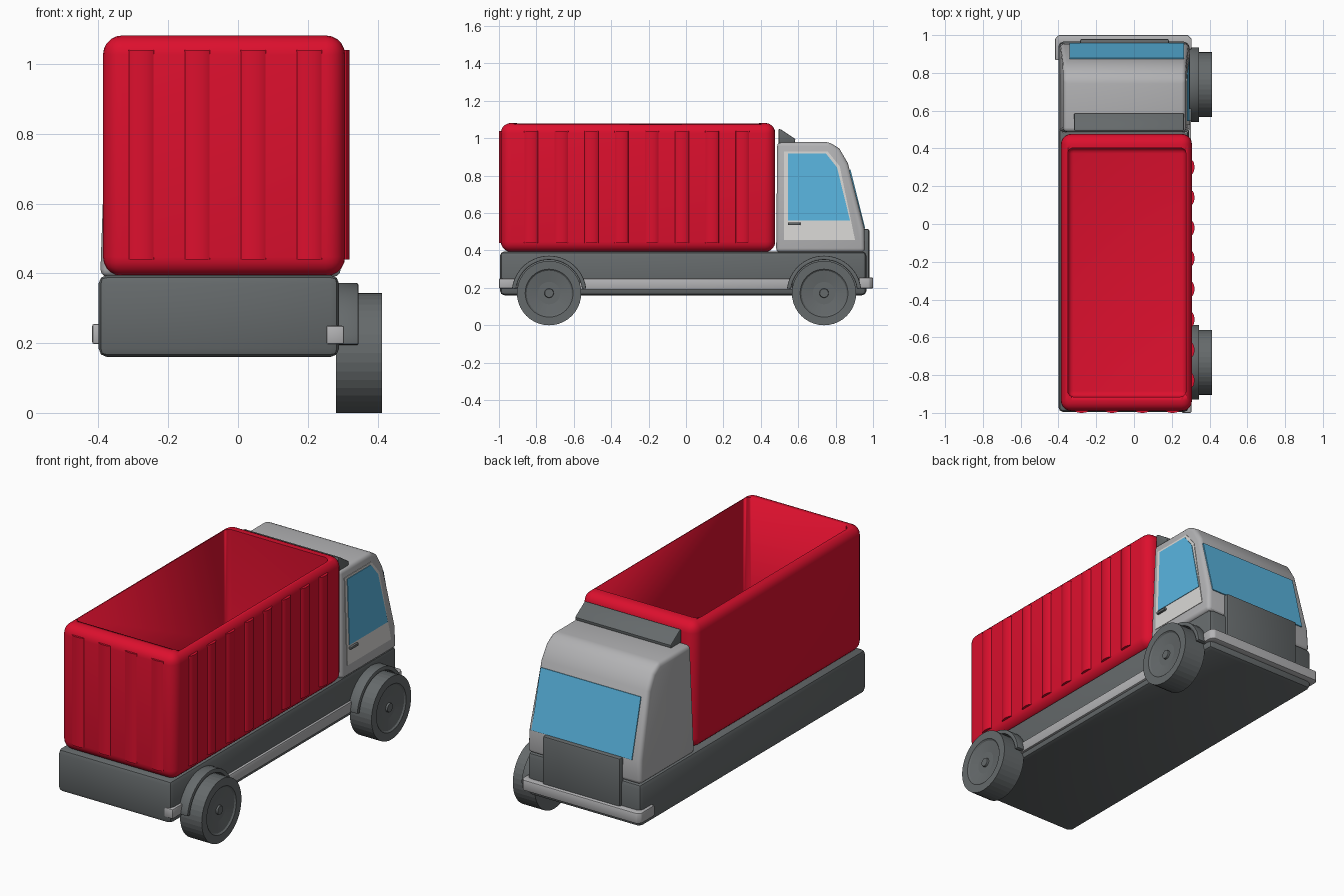
import bpy, bmesh, math
from mathutils import Matrix, Vector

if "Cube" in bpy.data.objects:
    bpy.data.objects.remove(bpy.data.objects["Cube"])


def material(name, rgb):
    m = bpy.data.materials.new(name)
    m.use_nodes = True
    m.diffuse_color = (*rgb, 1)
    m.node_tree.nodes["Principled BSDF"].inputs["Base Color"].default_value = (*rgb, 1)
    return m


red = material("cargo_red", (0.72, 0.005, 0.027))
dark = material("dark_grey", (0.13, 0.143, 0.147))
light = material("cab_grey", (0.45, 0.45, 0.46))
cream = material("door_off_white", (0.70, 0.69, 0.67))
blue = material("window_blue", (0.10, 0.46, 0.74))


def apply(ob, kind, **settings):
    bpy.context.view_layer.objects.active = ob
    mod = ob.modifiers.new(kind, kind)
    for key, value in settings.items():
        setattr(mod, key, value)
    bpy.ops.object.modifier_apply(modifier=mod.name)


def finish(name, bm, mat, bevel=0, segments=3, smooth=True):
    bmesh.ops.recalc_face_normals(bm, faces=bm.faces)
    mesh = bpy.data.meshes.new(name)
    bm.to_mesh(mesh)
    bm.free()
    mesh.materials.append(mat)
    ob = bpy.data.objects.new(name, mesh)
    bpy.context.collection.objects.link(ob)
    bpy.ops.object.select_all(action='DESELECT')
    ob.select_set(True)
    bpy.context.view_layer.objects.active = ob
    if bevel:
        apply(ob, 'BEVEL', width=bevel, segments=segments)
    if smooth:
        bpy.ops.object.shade_smooth_by_angle()
    return ob


def prism(name, points, place, mat, bevel=0, segments=3):
    """Solid between two copies of an outline; place(a, b, end) gives a 3D point."""
    bm = bmesh.new()
    ends = [[bm.verts.new(place(a, b, end)) for a, b in points] for end in (0, 1)]
    for ring in ends:
        bm.faces.new(ring)
    n = len(points)
    for i in range(n):
        j = (i + 1) % n
        bm.faces.new((ends[0][i], ends[0][j], ends[1][j], ends[1][i]))
    return finish(name, bm, mat, bevel, segments)


def along_x(x0, x1):
    return lambda y, z, end: (x1 if end else x0, y, z)


def along_z(z0, z1):
    return lambda x, y, end: (x, y, z1 if end else z0)


def box(name, x, y, z, mat, bevel=0, segments=3):
    outline = [(x[0], y[0]), (x[1], y[0]), (x[1], y[1]), (x[0], y[1])]
    return prism(name, outline, along_z(*z), mat, bevel, segments)


# Chassis
box("chassis", (-0.4, 0.29), (-0.995, 0.965), (0.16, 0.395), dark, 0.025, 2)

# Open cargo container with rounded edges
container = box("container", (-0.387, 0.307), (-0.99, 0.477), (0.392, 1.082), red, 0.055, 5)
cutter = box("container_cutter", (-0.35, 0.275), (-0.915, 0.403), (0.45, 1.4), red, 0.03, 4)
cutter.hide_render = True
apply(container, 'BOOLEAN', object=cutter, operation='DIFFERENCE', solver='EXACT')
bpy.data.objects.remove(cutter)

# Raised ribs on the container's side and rear
arc = [math.pi * i / 8 for i in range(9)]
for i in range(8):
    yc = -0.828 + 0.1613 * i
    prism(f"side_rib_{i + 1}",
          [(0.304 + 0.016 * math.sin(t), yc + 0.038 * math.cos(t)) for t in arc],
          along_z(0.44, 1.04), red)
for i in range(4):
    xc = -0.277 + 0.1605 * i
    prism(f"rear_rib_{i + 1}",
          [(xc + 0.037 * math.cos(t), -0.987 - 0.013 * math.sin(t)) for t in arc],
          along_z(0.44, 1.04), red)


# Cab, narrowing slightly toward the roof
def cab_x(z, side):
    return -0.05 + side * (0.345 - 0.035 * (z - 0.39))


prism("cab",
      [(0.482, 0.39), (0.488, 0.98), (0.765, 0.98), (0.82, 0.945),
       (0.866, 0.866), (0.953, 0.52), (0.958, 0.39)],
      lambda y, z, end: (cab_x(z, 2 * end - 1), y, z), light, 0.022, 3)


def side_plate(name, points, lift, mat):
    prism(name, points,
          lambda y, z, end: (cab_x(z, 1) + (lift if end else -0.003), y, z), mat)


side_plate("door_panel", [(0.525, 0.455), (0.525, 0.93), (0.757, 0.93),
                          (0.822, 0.85), (0.904, 0.455)], 0.003, cream)
side_plate("side_window", [(0.545, 0.56), (0.545, 0.918), (0.748, 0.918),
                           (0.807, 0.845), (0.877, 0.56)], 0.006, blue)
box("door_handle", (0.285, 0.305), (0.545, 0.612), (0.535, 0.55), dark, 0.004, 2)

# Windscreen plate lying on the sloping front
prism("windscreen", [(0.87, 0.83), (0.88, 0.832), (0.9585, 0.517), (0.9485, 0.515)],
      along_x(-0.342, 0.266), blue)

# Grille panel, bumper and roof deflector
box("grille", (-0.285, 0.185), (0.93, 0.98), (0.22, 0.515), dark, 0.01, 2)
prism("front_bumper",
      [(-0.418, 0.867), (-0.418, 0.98), (-0.40, 1.0), (0.287, 1.0), (0.305, 0.98),
       (0.305, 0.925), (0.27, 0.925), (0.25, 0.95), (-0.37, 0.95), (-0.39, 0.867)],
      along_z(0.197, 0.255), light, 0.006, 2)
prism("roof_deflector", [(0.495, 0.97), (0.495, 1.05), (0.507, 1.047),
                         (0.585, 0.995), (0.58, 0.97)],
      along_x(-0.317, 0.264), dark, 0.004, 2)

# Side trim strips
box("side_trim", (0.27, 0.303), (-0.57, 0.57), (0.19, 0.25), light, 0.008, 2)
box("rear_corner_trim", (0.253, 0.304), (-1.0, -0.9), (0.197, 0.25), light, 0.006, 2)

# Wheels and arches
wheel_profile = [(0.281, 0), (0.281, 0.172), (0.413, 0.172), (0.413, 0.128),
                 (0.406, 0.12), (0.396, 0.06), (0.396, 0.025), (0.406, 0.023), (0.406, 0)]
for label, yc in (("rear", -0.732), ("front", 0.738)):
    bm = bmesh.new()
    verts = [bm.verts.new((x, 0, r)) for x, r in wheel_profile]
    edges = [bm.edges.new(pair) for pair in zip(verts, verts[1:])]
    bmesh.ops.spin(bm, geom=verts + edges, cent=(0, 0, 0), axis=(1, 0, 0),
                   angle=2 * math.pi, steps=40)
    bmesh.ops.remove_doubles(bm, verts=bm.verts, dist=0.0005)
    bm.transform(Matrix.Translation(Vector((0, yc, 0.172))))
    finish(label + "_wheel", bm, dark, smooth=False)

    start = math.asin(0.025 / 0.2)
    sweep = [start + (math.pi - 2 * start) * i / 20 for i in range(21)]
    ring = [(yc + r * math.cos(t), 0.172 + r * math.sin(t))
            for r, angles in ((0.2, sweep), (0.178, sweep[::-1])) for t in angles]
    prism(label + "_wheel_arch", ring, along_x(0.27, 0.345), dark, 0.004, 2)
